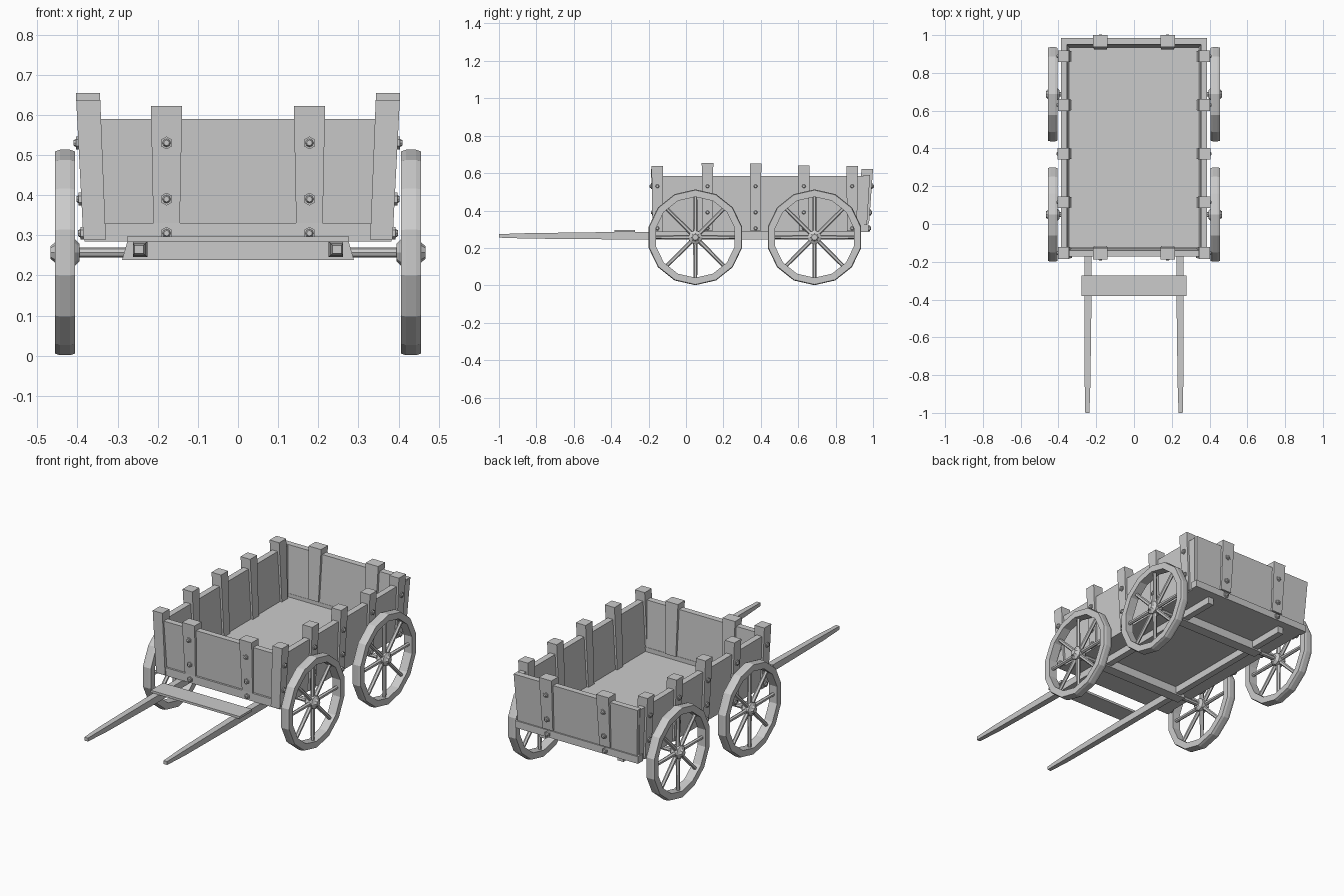
import bpy, bmesh
from math import pi, sin, cos
from mathutils import Matrix, Vector

if "Cube" in bpy.data.objects:
    bpy.data.objects.remove(bpy.data.objects["Cube"])


def finish(name, bm):
    bmesh.ops.recalc_face_normals(bm, faces=bm.faces)
    me = bpy.data.meshes.new(name)
    bm.to_mesh(me)
    bm.free()
    ob = bpy.data.objects.new(name, me)
    bpy.context.collection.objects.link(ob)
    return ob


def loft(name, *quads):
    """Closed solid through a row of four-point sections."""
    bm = bmesh.new()
    rings = [[bm.verts.new(p) for p in q] for q in quads]
    for a, b in zip(rings, rings[1:]):
        for i in range(4):
            j = (i + 1) % 4
            bm.faces.new((a[i], a[j], b[j], b[i]))
    bm.faces.new(rings[0])
    bm.faces.new(rings[-1])
    return finish(name, bm)


def rect(x0, x1, y0, y1, z):
    return [(x0, y0, z), (x1, y0, z), (x1, y1, z), (x0, y1, z)]


def box(name, x0, x1, y0, y1, z0, z1):
    return loft(name, rect(x0, x1, y0, y1, z0), rect(x0, x1, y0, y1, z1))


def lathe(bm, profile, n, centre, closed):
    """Turn (x, radius) points about an axis parallel to x."""
    cx, cy, cz = centre
    rings = [[bm.verts.new((cx + x, cy + r * sin(2 * pi * i / n), cz + r * cos(2 * pi * i / n)))
              for i in range(n)] for x, r in profile]
    pairs = list(zip(rings, rings[1:]))
    if closed:
        pairs.append((rings[-1], rings[0]))
    else:
        bm.faces.new(rings[0])
        bm.faces.new(rings[-1])
    for a, b in pairs:
        for i in range(n):
            j = (i + 1) % n
            bm.faces.new((a[i], a[j], b[j], b[i]))


def rod(bm, p, q, r0, r1, n):
    p, q = Vector(p), Vector(q)
    d = q - p
    m = Matrix.Translation((p + q) / 2) @ d.to_track_quat('Z', 'Y').to_matrix().to_4x4()
    bmesh.ops.create_cone(bm, cap_ends=True, segments=n, radius1=r0, radius2=r1,
                          depth=d.length, matrix=m)


def bolt(bm, p, normal):
    p, d = Vector(p), Vector(normal)
    rod(bm, p - d * 0.006, p + d * 0.007, 0.016, 0.016, 6)
    rod(bm, p + d * 0.006, p + d * 0.013, 0.011, 0.007, 8)


def lean(z, low, high):
    """Outward lean of the walls: value at z between floor and rim heights."""
    return low + (high - low) * (z - 0.285) / 0.305


Z0, Z1 = 0.285, 0.585
BOLT_Z = (0.53, 0.39, 0.305)
front_y = lambda z: lean(z, -0.142, -0.156)
back_y = lambda z: lean(z, 0.948, 0.967)
side_x = lambda z: lean(z, 0.357, 0.371)

# floor and the sills under the end walls
box("floor", -0.36, 0.36, -0.15, 0.955, Z0, 0.305)
box("front_sill", -0.383, 0.383, -0.172, -0.125, Z0, 0.33)
box("back_sill", -0.383, 0.383, 0.932, 0.975, Z0, 0.325)

bolts = bmesh.new()

# side walls with their posts
side_posts = ((-0.153, 0.637), (0.115, 0.655), (0.372, 0.652), (0.63, 0.642), (0.888, 0.637))
for s, side in ((-1, "left"), (1, "right")):
    def wall(z, y0, y1, h):
        c = s * side_x(z)
        return rect(c - h, c + h, y0, y1, z)
    loft(side + "_wall", wall(Z0, -0.165, 0.95, 0.017), wall(Z1, -0.172, 0.965, 0.017))
    for y, top in side_posts:
        loft(side + "_post", wall(0.29, y - 0.026, y + 0.026, 0.028),
             wall(top, y - 0.031, y + 0.031, 0.03))
        for z in BOLT_Z:
            bolt(bolts, (s * (side_x(z) + 0.028), y, z), (s, 0, 0))

# end walls with their posts
for s, side, fy in ((-1, "front", front_y), (1, "back", back_y)):
    def wall(z, x0, x1, h):
        c = fy(z)
        return rect(x0, x1, c - h, c + h, z)
    loft(side + "_wall", wall(Z0, -0.37, 0.37, 0.017), wall(0.59, -0.386, 0.386, 0.017))
    for x in (-0.178, 0.178):
        loft(side + "_post", wall(0.33, x - 0.033, x + 0.033, 0.028),
             wall(0.622, x - 0.039, x + 0.039, 0.031))
        for z in BOLT_Z:
            bolt(bolts, (x, fy(z) + s * 0.028, z), (0, s, 0))
finish("bolts", bolts)

# draught shafts and the board joining them
for s in (-1, 1):
    def sec(y, x, hw, z0, z1):
        return [(s * x - hw, y, z0), (s * x + hw, y, z0), (s * x + hw, y, z1), (s * x - hw, y, z1)]
    loft("shaft", sec(-1.0, 0.247, 0.011, 0.255, 0.274), sec(-0.85, 0.246, 0.015, 0.25, 0.279),
         sec(-0.4, 0.243, 0.018, 0.246, 0.285), sec(0.93, 0.243, 0.018, 0.246, 0.285))
box("shaft_board", -0.277, 0.277, -0.382, -0.272, 0.284, 0.297)

# wheels, axles and axle beams
CZ, R = 0.257, 0.256
for y in (0.05, 0.687):
    loft("axle_beam", rect(-0.289, 0.289, y - 0.03, y + 0.03, 0.238),
         rect(-0.275, 0.275, y - 0.03, y + 0.03, 0.287))
    bm = bmesh.new()
    rod(bm, (-0.42, y, CZ), (0.42, y, CZ), 0.013, 0.013, 8)
    finish("axle", bm)
    for s in (-1, 1):
        c = (s * 0.431, y, CZ)
        bm = bmesh.new()
        lathe(bm, [(-0.025, 0.216), (-0.025, R - 0.004), (-0.012, R), (0.012, R),
                   (0.025, R - 0.004), (0.025, 0.216)], 14, c, True)
        finish("wheel_rim", bm)
        bm = bmesh.new()
        for i in range(8):
            d = Vector((0, sin(i * pi / 4), cos(i * pi / 4)))
            rod(bm, Vector(c) + d * 0.02, Vector(c) + d * 0.217, 0.012, 0.010, 6)
        finish("spokes", bm)
        bm = bmesh.new()
        lathe(bm, [(-s * 0.036, 0.022), (-s * 0.022, 0.036), (s * 0.018, 0.038),
                   (s * 0.026, 0.024), (s * 0.036, 0.016)], 8, c, False)
        finish("hub", bm)
